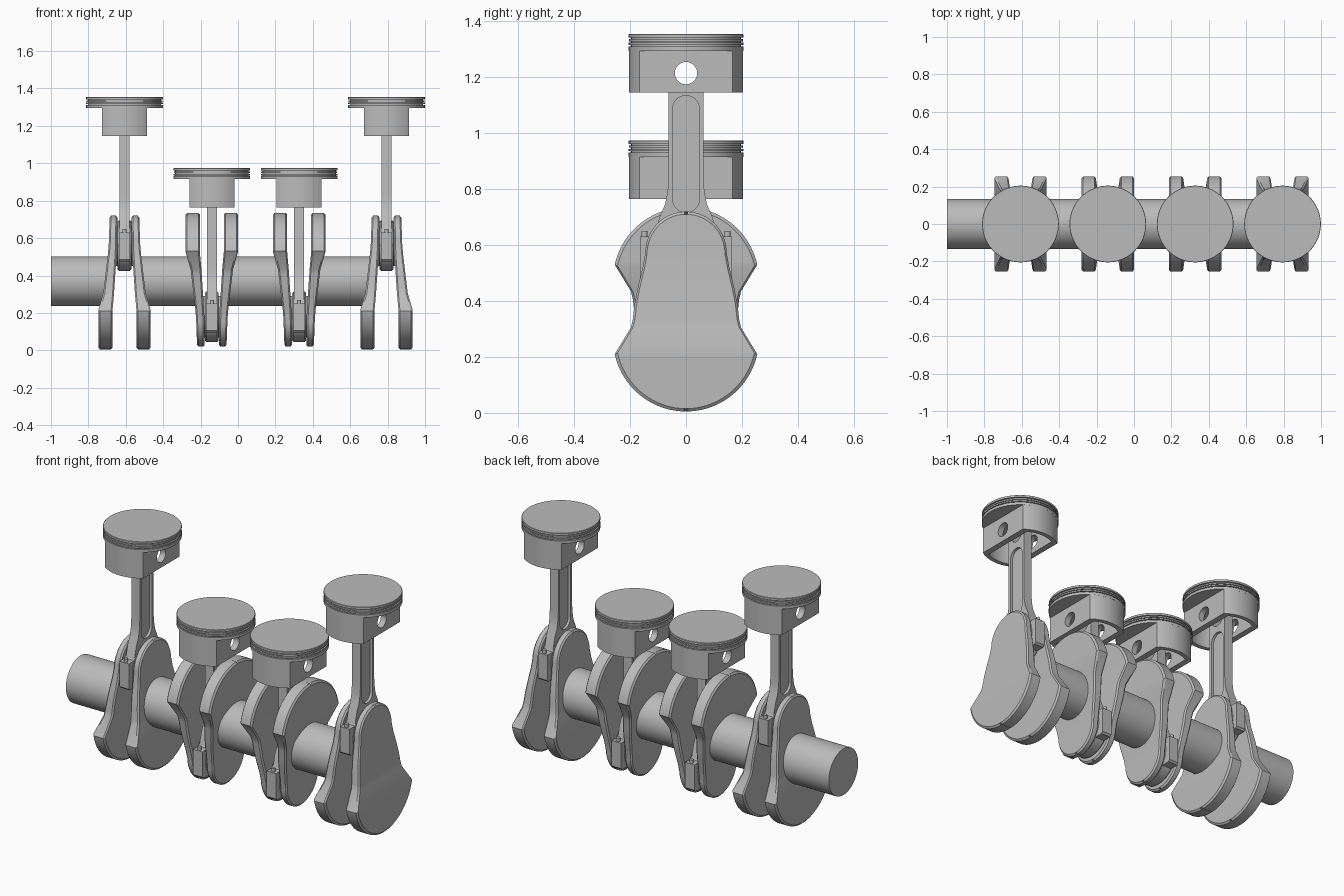
import bpy, bmesh, math
from mathutils import Vector

if "Cube" in bpy.data.objects:
    bpy.data.objects.remove(bpy.data.objects["Cube"])

AXIS, THROW, SPACING = 0.37, 0.19, 0.467
steel = bpy.data.materials.new("steel_grey")
steel.diffuse_color = (0.5, 0.5, 0.5, 1)
steel.use_nodes = True
steel.node_tree.nodes["Principled BSDF"].inputs["Base Color"].default_value = steel.diffuse_color


def loft(name, rings):
    """Closed solid through rings of equal point count, capped at both ends."""
    bm = bmesh.new()
    rows = [[bm.verts.new(p) for p in r] for r in rings]
    n = len(rows[0])
    for a, b in zip(rows, rows[1:]):
        for i in range(n):
            j = (i + 1) % n
            bm.faces.new((a[i], a[j], b[j], b[i]))
    bm.faces.new(rows[0])
    bm.faces.new(rows[-1])
    bmesh.ops.recalc_face_normals(bm, faces=bm.faces)
    me = bpy.data.meshes.new(name)
    bm.to_mesh(me)
    bm.free()
    me.materials.append(steel)
    ob = bpy.data.objects.new(name, me)
    bpy.context.collection.objects.link(ob)
    return ob


def prism_x(name, pts, x0, x1):
    return loft(name, [[(x, y, z) for y, z in pts] for x in (x0, x1)])


def prism_z(name, pts, z0, z1):
    return loft(name, [[(x, y, z) for x, y in pts] for z in (z0, z1)])


def arc(cy, cz, r, a0, a1, n):
    return [(cy + r * math.cos(math.radians(a0 + (a1 - a0) * i / n)),
             cz + r * math.sin(math.radians(a0 + (a1 - a0) * i / n))) for i in range(n + 1)]


def circle(cy, cz, r, n=48):
    return arc(cy, cz, r, 0, 360, n)[:-1]


def cut(ob, cutters):
    """Subtract the cutters, bake the result and remove them."""
    for c in cutters:
        c.hide_render = True
        m = ob.modifiers.new("cut", 'BOOLEAN')
        m.operation, m.solver, m.object = 'DIFFERENCE', 'EXACT', c
    dg = bpy.context.evaluated_depsgraph_get()
    me = bpy.data.meshes.new_from_object(ob.evaluated_get(dg))
    ob.modifiers.clear()
    ob.data = me
    for c in cutters:
        bpy.data.objects.remove(c)


def interp(z, table):
    for (z0, v0), (z1, v1) in zip(table, table[1:]):
        if z <= z1:
            return v0 + (v1 - v0) * max(0, z - z0) / (z1 - z0)
    return table[-1][1]


# half outline (half width, height) of a crank web, top to bottom
WEB = arc(0, 0.575, 0.145, 88, 0, 16)
WEB += [(0.155, 0.52), (0.172, 0.45), (0.184, 0.39), (0.19, 0.335), (0.197, 0.305)]
WEB += arc(0, 0.266, 0.261, -12.4, -88.5, 20)
OUTER = [(0, .14), (.21, .14), (.30, .114), (.55, .085), (.72, .079)]
INNER = [(0, .064), (.21, .064), (.30, .056), (.55, .04), (.72, .038)]


def crank_web(name, cx, side, up):
    rows = []
    for w, z in WEB:
        xo, xi, c = interp(z, OUTER), interp(z, INNER), 0.008
        wf, zf = w * 0.96, AXIS + (z - AXIS) * 0.972
        ring = [(xo, -wf, zf), (xo, wf, zf), (xo - c, w, z), (xi + c, w, z),
                (xi, wf, zf), (xi, -wf, zf), (xi + c, -w, z), (xo - c, -w, z)]
        rows.append([(cx + side * x, y, z if up else 2 * AXIS - z) for x, y, z in ring])
    loft(name, rows)


def skirt_outline(r, half):
    """Round outline with two flat sides at x = +-half."""
    a = math.degrees(math.acos(half / r))
    return arc(0, 0, r, a, 180 - a, 24) + arc(0, 0, r, 180 + a, 360 - a, 24)


def move_x(pts, cx):
    return [(x + cx, y) for x, y in pts]


def piston(i, cx, zp):
    # crown with ring grooves, heights relative to the wrist pin
    prof = [(.205, .08), (.205, .096), (.196, .096), (.196, .101), (.205, .101), (.205, .109),
            (.196, .109), (.196, .114), (.203, .114), (.203, .122), (.196, .122),
            (.196, .127), (.205, .127), (.205, .138), (.203, .14)]
    loft(f"piston_crown_{i}", [[(x, y, zp + h) for x, y in circle(cx, 0, r, 72)] for r, h in prof])
    # hollow skirt with flat sides and wrist pin hole
    skirt = prism_z(f"piston_skirt_{i}", move_x(skirt_outline(.2045, .12), cx), zp - .07, zp + .082)
    cavity = prism_z("cavity_cutter", move_x(skirt_outline(.18, .085), cx), zp - .1, zp + .072)
    hole = prism_x("pin_cutter", circle(0, zp, .04, 32), cx - .3, cx + .3)
    cut(skirt, [cavity, hole])


def rod(i, cx, zc):
    zp = zc + 0.655
    # shank with small end eye and recessed sides
    right = [(.115, zc + .06), (.095, zc + .14), (.075, zc + .185), (.066, zc + .23), (.0625, zc + .28)]
    left = [(-y, z) for y, z in reversed(right)]
    shank = prism_x(f"rod_shank_{i}", right + arc(0, zp, .0625, 0, 180, 24) + left, cx - .027, cx + .027)
    slot = arc(0, zc + .527, .048, 0, 180, 16) + arc(0, zc + .205, .048, 180, 360, 16)
    cutters = [prism_x("slot_cutter", slot, cx + s * .012, cx + s * .06) for s in (-1, 1)]
    cutters.append(prism_x("eye_cutter", circle(0, zp, .04, 32), cx - .2, cx + .2))
    cut(shank, cutters)
    # big end around the crank pin
    loft(f"rod_big_end_{i}", [[(cx + x, y, z) for y, z in circle(0, zc, r, 64)]
         for x, r in ((-.037, .127), (-.029, .135), (.029, .135), (.037, .127))])
    # crank pin joining the webs
    prism_x(f"crank_pin_{i}", circle(0, zc, .11), cx - .06, cx + .06)
    # bolt bosses and bolt heads of the bearing cap
    for s, side in ((-1, "front"), (1, "back")):
        box = [(s * .09, zc - .085), (s * .155, zc - .085), (s * .165, zc - .075),
               (s * .165, zc + .07), (s * .09, zc + .07)]
        prism_x(f"cap_boss_{side}_{i}", box, cx - .03, cx + .03)
        prism_z(f"cap_bolt_{side}_{i}", circle(cx, s * .148, .011, 12), zc + .06, zc + .09)
    piston(i, cx, zp)


# four cylinders, outer pair up and inner pair down
centres = [-0.607 + SPACING * k for k in range(4)]
for k, cx in enumerate(centres):
    up = k in (0, 3)
    rod(k + 1, cx, AXIS + (THROW if up else -THROW))
    for s, side in ((-1, "left"), (1, "right")):
        crank_web(f"crank_web_{side}_{k + 1}", cx, s, up)

# main shaft journals between the webs
starts = [-1.0] + [c + .075 for c in centres[:3]]
for k, (x0, c) in enumerate(zip(starts, centres)):
    prism_x(f"main_journal_{k + 1}", circle(0, AXIS, .133, 64), x0, c - .075)

# smooth round surfaces, keep hard edges
for ob in bpy.context.scene.objects:
    ob.select_set(True)
    bpy.context.view_layer.objects.active = ob
bpy.ops.object.shade_smooth_by_angle(angle=math.radians(25))
